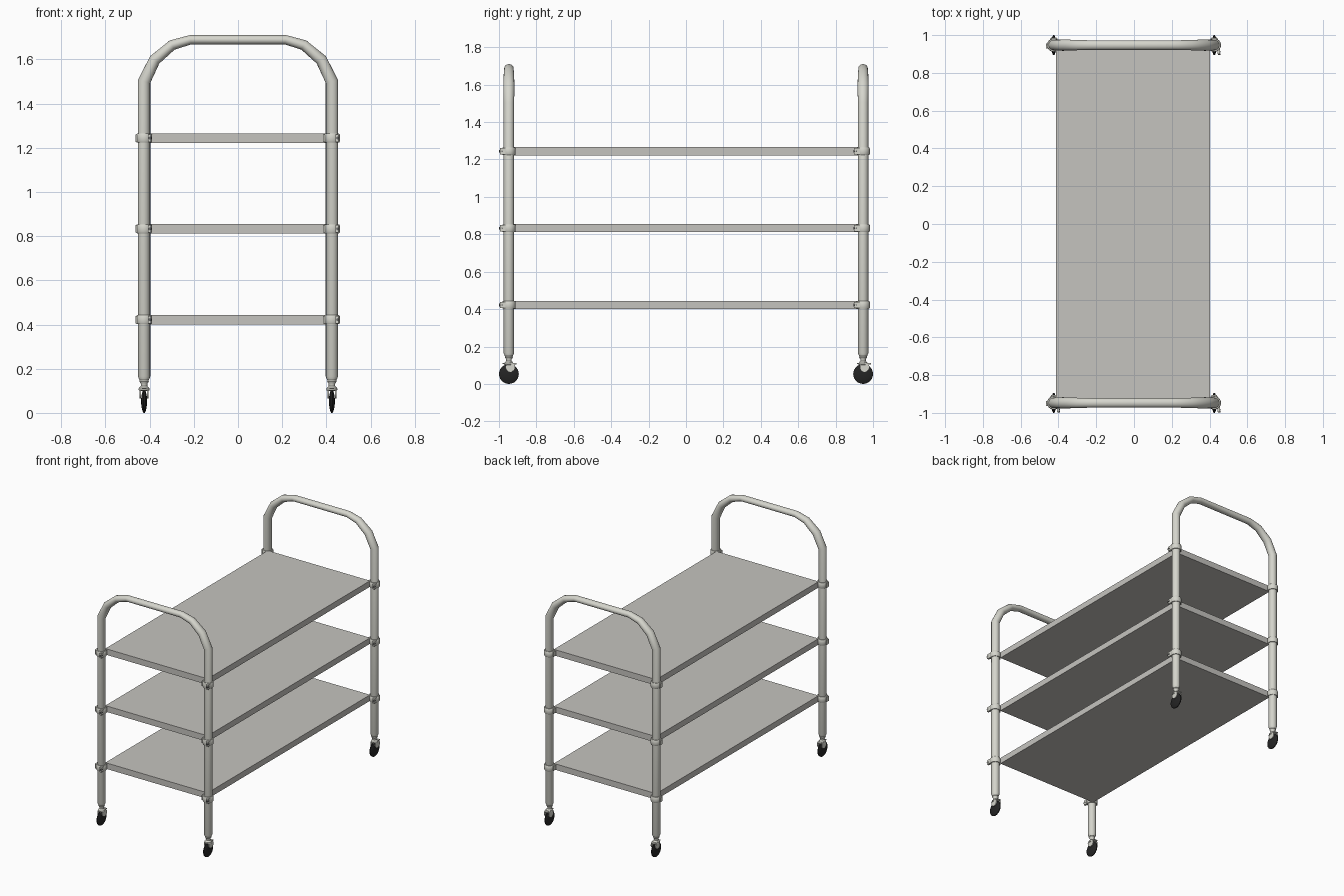
import bpy, bmesh, math
from mathutils import Vector, Matrix

if "Cube" in bpy.data.objects:
    bpy.data.objects.remove(bpy.data.objects["Cube"])


def material(name, rgb):
    m = bpy.data.materials.new(name)
    m.diffuse_color = (*rgb, 1)
    m.use_nodes = True
    m.node_tree.nodes["Principled BSDF"].inputs["Base Color"].default_value = m.diffuse_color
    return m


TUBE = material("pale warm grey", (0.67, 0.67, 0.61))
SHELF = material("shelf grey", (0.56, 0.55, 0.52))
RUBBER = material("black rubber", (0.018, 0.018, 0.018))
SCREW = material("dark steel", (0.13, 0.13, 0.13))

POST_X, POST_Y = 0.425, 0.947
SHELF_Z = (0.422, 0.833, 1.244)


def finish(bm, name, mat, angle=35):
    bmesh.ops.recalc_face_normals(bm, faces=bm.faces)
    me = bpy.data.meshes.new(name)
    bm.to_mesh(me)
    bm.free()
    me.materials.append(mat)
    me.shade_smooth()
    me.set_sharp_from_angle(angle=math.radians(angle))
    ob = bpy.data.objects.new(name, me)
    bpy.context.collection.objects.link(ob)
    return ob


def loft(bm, rings):
    """Skin closed rings of points and cap both ends."""
    loops = [[bm.verts.new(p) for p in r] for r in rings]
    n = len(loops[0])
    for a, b in zip(loops, loops[1:]):
        for i in range(n):
            j = (i + 1) % n
            bm.faces.new((a[i], a[j], b[j], b[i]))
    bm.faces.new(loops[0][::-1])
    bm.faces.new(loops[-1])


def turned(bm, profile, centre, axis="Z", sides=16):
    """Turn (radius, height) pairs around an axis through centre."""
    rot = {"Z": Matrix(), "X": Matrix.Rotation(math.pi / 2, 4, "Y"),
           "Y": Matrix.Rotation(-math.pi / 2, 4, "X")}[axis]
    loft(bm, [[Vector(centre) + rot @ Vector((r * math.cos(math.tau * i / sides),
              r * math.sin(math.tau * i / sides), h)) for i in range(sides)]
              for r, h in profile])


def box(bm, centre, size):
    m = Matrix.Translation(centre) @ Matrix.Diagonal((*size, 1))
    bmesh.ops.create_cube(bm, size=1, matrix=m)


# End frames: one bent tube each, slimmer across the top handle
half = [(0.425, 0.148, 0.021), (0.425, 0.165, 0.028), (0.425, 1.5, 0.028),
        (0.377, 1.598, 0.026), (0.298, 1.665, 0.023), (0.215, 1.689, 0.021)]
path = [(-x, z, r) for x, z, r in half] + half[::-1]
for y, name in ((-POST_Y, "front_frame"), (POST_Y, "back_frame")):
    rings = []
    for k, (x, z, r) in enumerate(path):
        p = Vector((x, 0, z))
        dirs = [(Vector((path[b][0] - path[a][0], 0, path[b][1] - path[a][1]))).normalized()
                for a, b in ((k - 1, k), (k, k + 1)) if a >= 0 and b < len(path)]
        t = sum(dirs, Vector()).normalized()
        nrm = Vector((t.z, 0, -t.x)) / t.dot(dirs[0])
        depth = r + (0.004 if r < 0.027 and z > 1 else 0)
        rings.append([p + Vector((0, y, 0)) + nrm * r * math.cos(math.tau * i / 16)
                      + Vector((0, depth * math.sin(math.tau * i / 16), 0)) for i in range(16)])
    bm = bmesh.new()
    loft(bm, rings)
    finish(bm, name, TUBE)

# Shelves
for i, z in enumerate(SHELF_Z):
    bm = bmesh.new()
    box(bm, (-0.005, 0.004, z), (0.815, 1.85, 0.043))
    finish(bm, f"shelf_{i + 1}", SHELF)

for sx in (-1, 1):
    for sy in (-1, 1):
        x, y = sx * POST_X, sy * POST_Y
        tag = ("left" if sx < 0 else "right") + "_" + ("front" if sy < 0 else "back")

        # Clamp collars with a screw, all turned the same way
        bm, screws = bmesh.new(), bmesh.new()
        for z in SHELF_Z:
            turned(bm, [(0.033, -0.02), (0.036, -0.015), (0.036, 0.015), (0.033, 0.02)],
                   (x, y, z))
            box(bm, (x + 0.024, y - 0.033, z), (0.014, 0.03, 0.034))
            box(bm, (x - 0.034, y - 0.004, z), (0.012, 0.026, 0.034))
            turned(screws, [(0.007, -0.004), (0.007, 0.004)],
                   (x + 0.026, y - 0.048, z), "Y", 8)
            turned(screws, [(0.004, -0.002), (0.004, 0.002)],
                   (x + 0.031, y - 0.036, z), "X", 8)
        finish(bm, "clamps_" + tag, TUBE)
        finish(screws, "clamp_screws_" + tag, SCREW)

        # Caster stem, swivel head, fork cheeks and brake tab
        bm = bmesh.new()
        turned(bm, [(0.018, 0.152), (0.022, 0.143), (0.015, 0.132), (0.015, 0.122),
                    (0.024, 0.112), (0.025, 0.103), (0.016, 0.098)], (x, y, 0))
        for s in (-1, 1):
            turned(bm, [(0.026, -0.003), (0.026, 0.003)], (x + s * 0.017, y + 0.008, 0.09), "X")
        box(bm, (x, y + 0.03, 0.108), (0.028, 0.022, 0.006))
        box(bm, (x, y - 0.026, 0.11), (0.02, 0.014, 0.005))
        finish(bm, "caster_fork_" + tag, TUBE)

        # Lens-shaped wheel
        bm = bmesh.new()
        turned(bm, [(0.014, -0.013), (0.03, -0.011), (0.046, -0.007), (0.053, -0.003),
                    (0.053, 0.003), (0.046, 0.007), (0.03, 0.011), (0.014, 0.013)],
               (x, y, 0.053), "X", 24)
        finish(bm, "wheel_" + tag, RUBBER)
